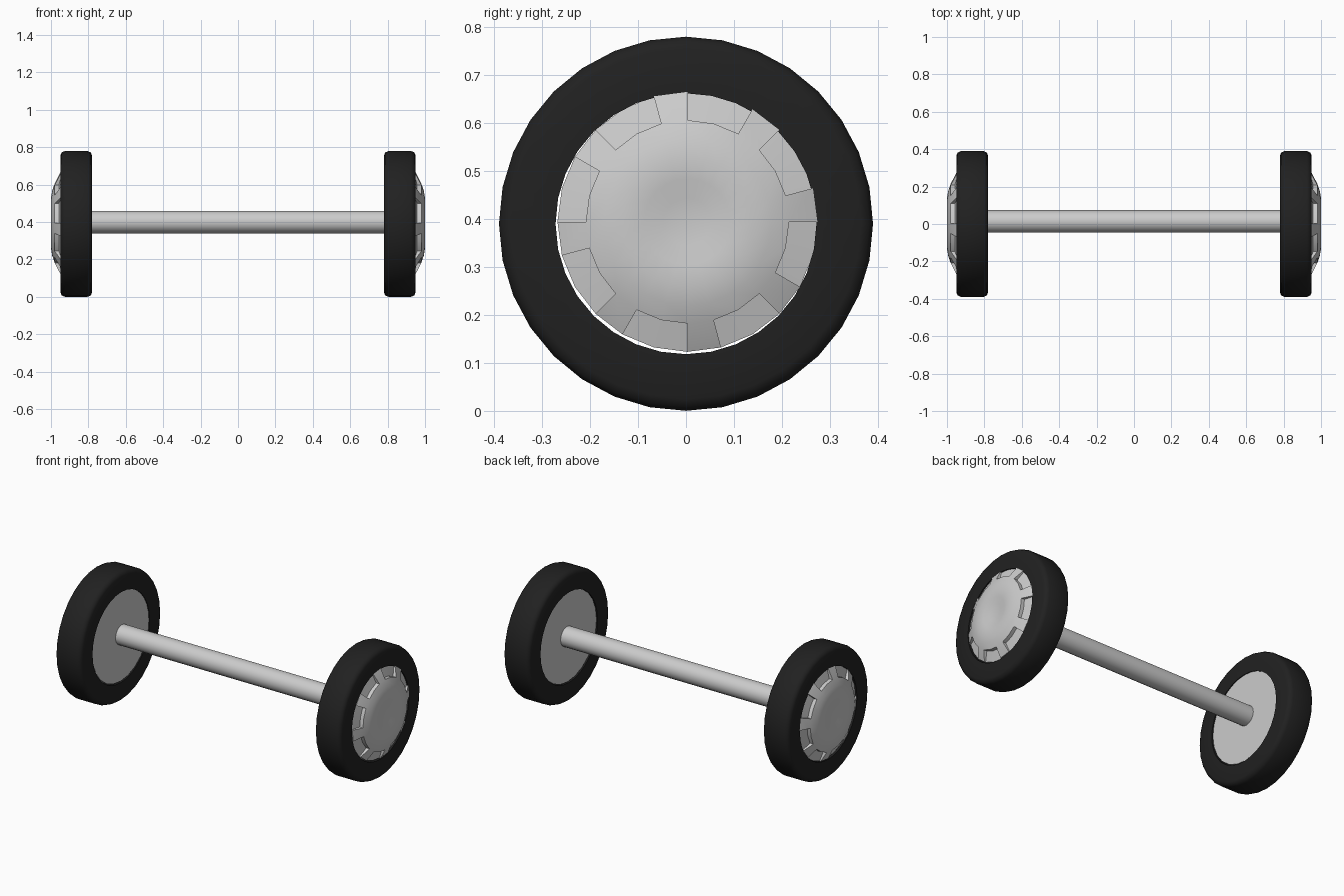
import bpy, bmesh, math

if "Cube" in bpy.data.objects:
    bpy.data.objects.remove(bpy.data.objects["Cube"])

TYRE_C = (0.0, 0.39)       # y, z of tyre centre
HUB_C = (0.003, 0.394)     # hub sits a touch off centre in the tyre
AXLE_C = (0.014, 0.40)


def ring_point(r, x, deg, centre):
    a = math.radians(deg)
    return (x, centre[0] + r * math.cos(a), centre[1] + r * math.sin(a))


def add_strip(bm, profile, a0, a1, centre):
    """Sweep one angular cell of an (r, x) profile around the x axis."""
    for (r0, x0), (r1, x1) in zip(profile, profile[1:]):
        pts = [ring_point(r0, x0, a0, centre), ring_point(r1, x1, a0, centre)]
        if r1 > 0:
            pts.append(ring_point(r1, x1, a1, centre))
        if r0 > 0:
            pts.append(ring_point(r0, x0, a1, centre))
        bm.faces.new([bm.verts.new(p) for p in pts])


def finish(bm, name, angle, mirror=True):
    bmesh.ops.remove_doubles(bm, verts=bm.verts, dist=1e-5)
    bmesh.ops.recalc_face_normals(bm, faces=bm.faces)
    me = bpy.data.meshes.new(name)
    bm.to_mesh(me)
    bm.free()
    ob = bpy.data.objects.new(name, me)
    bpy.context.collection.objects.link(ob)
    bpy.ops.object.select_all(action='DESELECT')
    ob.select_set(True)
    bpy.context.view_layer.objects.active = ob
    bpy.ops.object.shade_smooth_by_angle(angle=math.radians(angle))
    if mirror:
        m = ob.modifiers.new("other_side", 'MIRROR')
        m.use_mirror_merge = False
    return ob


def lathe(name, profile, centre, sides, angle, mirror=True):
    bm = bmesh.new()
    step = 360 / sides
    for i in range(sides):
        add_strip(bm, profile, i * step, (i + 1) * step, centre)
    return finish(bm, name, angle, mirror)


# Tyres: rounded shoulders, flat side walls
tyre = lathe("tyres", [(0.272, 0.78), (0.365, 0.78), (0.382, 0.787), (0.39, 0.805),
                       (0.39, 0.925), (0.382, 0.943), (0.365, 0.95), (0.272, 0.95),
                       (0.272, 0.78)], TYRE_C, 32, 50)
rubber = bpy.data.materials.new("rubber")
rubber.diffuse_color = (0.015, 0.015, 0.015, 1)
rubber.use_nodes = True
rubber.node_tree.nodes["Principled BSDF"].inputs["Base Color"].default_value = rubber.diffuse_color
tyre.data.materials.append(rubber)

# Hubcaps: shallow dome with a centre dimple and eight rim slots
core = [(0, 0.988), (0.05, 0.989), (0.09, 0.998), (0.135, 1.0), (0.175, 0.993), (0.212, 0.98)]
back = [(0.271, 0.785), (0, 0.785)]
spoke = core + [(0.271, 0.95)] + back
slot = core + [(0.212, 0.958), (0.271, 0.942)] + back
wall = [(0.212, 0.98), (0.271, 0.95), (0.271, 0.942), (0.212, 0.958)]

bm = bmesh.new()
for i in range(24):
    a = i * 15
    add_strip(bm, spoke if i % 3 == 0 else slot, a, a + 15, HUB_C)
    if i % 3 != 2:
        bm.faces.new([bm.verts.new(ring_point(r, x, a + 15 if i % 3 == 0 else a - 15, HUB_C))
                      for r, x in wall] if i % 3 == 0 else
                     [bm.verts.new(ring_point(r, x, a - 15, HUB_C)) for r, x in reversed(wall)])
finish(bm, "hubcaps", 35)

# Axle
lathe("axle", [(0, -0.79), (0.06, -0.79), (0.06, 0.79), (0, 0.79)], AXLE_C, 16, 40, mirror=False)
